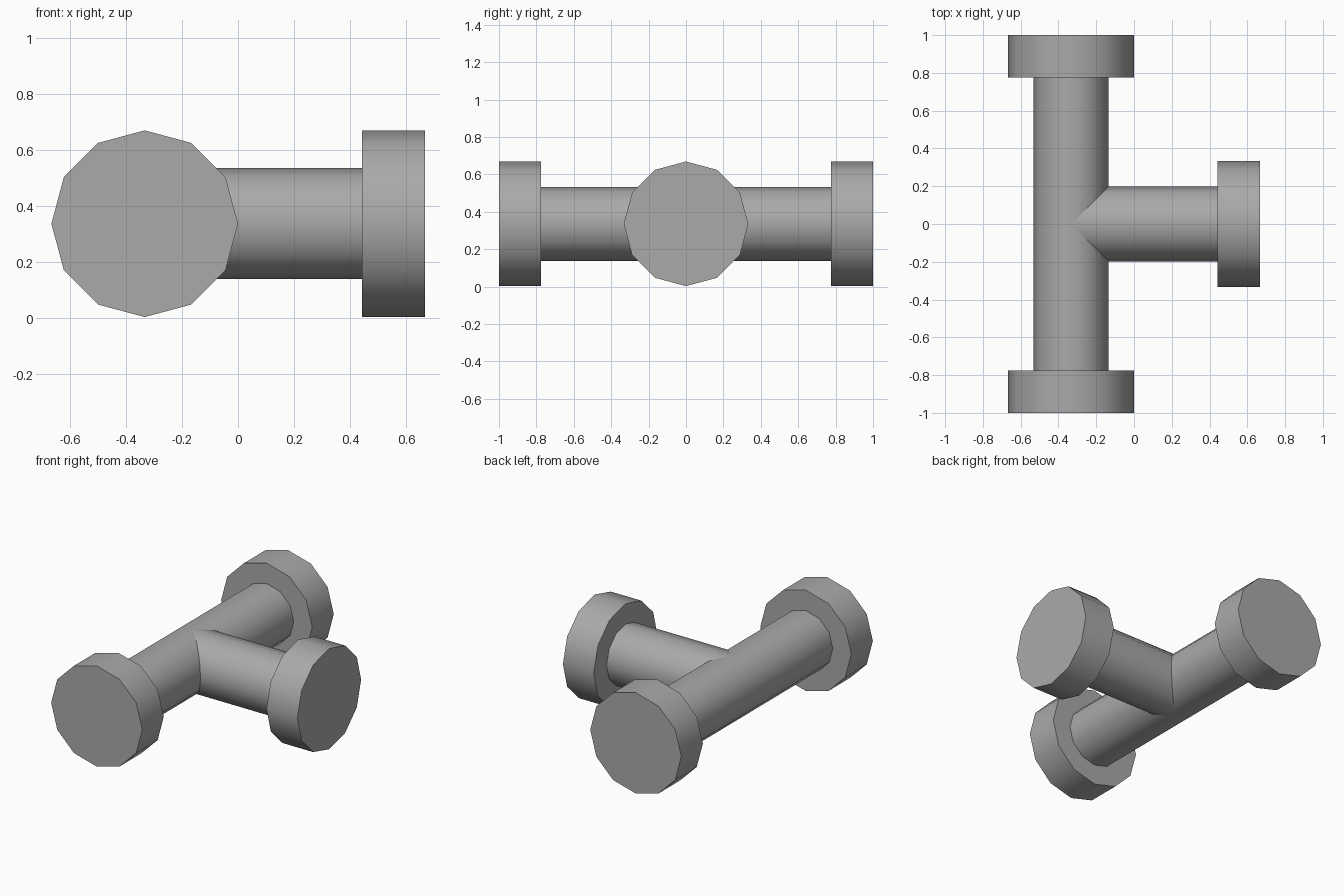
import bpy
import math
from mathutils import Vector

cube = bpy.data.objects.get("Cube")
if cube:
    bpy.data.objects.remove(cube, do_unlink=True)

SIDES = 12
PIPE_R, FLANGE_R = 0.198, 0.333
FLANGE_T = 0.225
JOINT = Vector((-0.333, 0, 0.336))

grey = bpy.data.materials.new("grey metal")
grey.use_nodes = True
grey.diffuse_color = (0.4, 0.4, 0.4, 1)
grey.node_tree.nodes["Principled BSDF"].inputs["Base Color"].default_value = (0.4, 0.4, 0.4, 1)


def cylinder(name, radius, direction, start, end):
    """Twelve-sided cylinder along a direction from the joint, a corner facing up."""
    axis = Vector(direction)
    # tilt the cylinder around y for x-axis parts and around x for y-axis parts
    rotation = (0, math.pi / 2, 0) if axis.x else (math.pi / 2, 0, 0)
    bpy.ops.mesh.primitive_cylinder_add(
        vertices=SIDES, radius=radius, depth=end - start,
        location=JOINT + axis * (start + end) / 2, rotation=rotation)
    obj = bpy.context.object
    obj.name = name
    obj.data.materials.append(grey)
    bpy.ops.object.shade_smooth_by_angle(angle=math.radians(40))
    return obj


# straight pipe and the branch that meets it at the centre
INNER = 1 - FLANGE_T
cylinder("main_pipe", PIPE_R, (0, 1, 0), -INNER, INNER)
cylinder("branch_pipe", PIPE_R, (1, 0, 0), 0, INNER)

# thick flange on each open end
for name, direction in (("front_flange", (0, -1, 0)),
                        ("back_flange", (0, 1, 0)),
                        ("branch_flange", (1, 0, 0))):
    cylinder(name, FLANGE_R, direction, INNER, 1)
